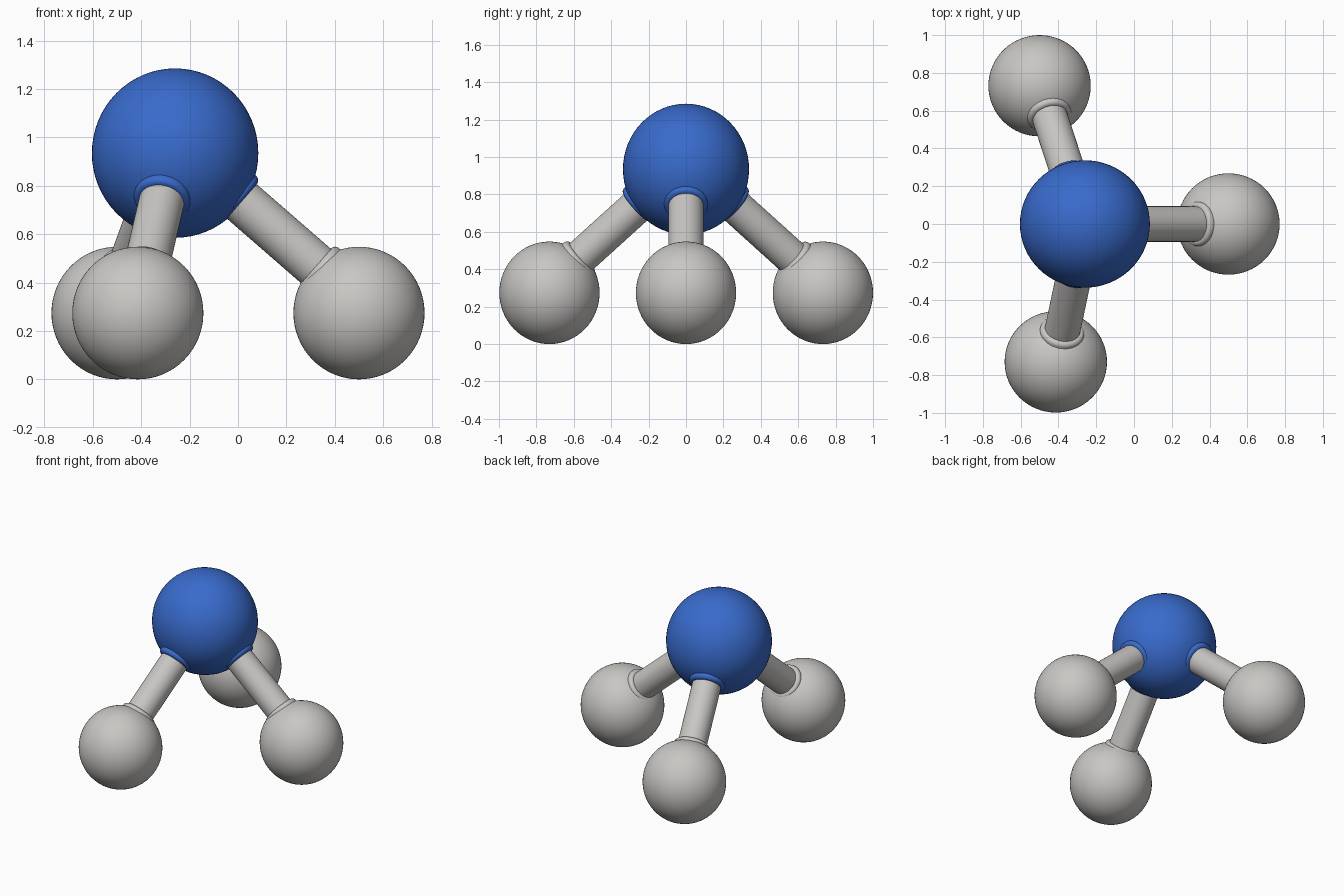
import bpy, bmesh, math
from mathutils import Vector, Matrix

cube = bpy.data.objects.get("Cube")
if cube:
    bpy.data.objects.remove(cube, do_unlink=True)


def material(name, colour):
    m = bpy.data.materials.new(name)
    m.use_nodes = True
    m.diffuse_color = (*colour, 1)
    m.node_tree.nodes["Principled BSDF"].inputs["Base Color"].default_value = (*colour, 1)
    return m


blue = material("blue", (0.04, 0.145, 0.6))
grey = material("warm grey", (0.58, 0.57, 0.55))


def finish(name, bm, mat, matrix):
    mesh = bpy.data.meshes.new(name)
    bmesh.ops.recalc_face_normals(bm, faces=bm.faces)
    bm.to_mesh(mesh)
    bm.free()
    mesh.materials.append(mat)
    obj = bpy.data.objects.new(name, mesh)
    obj.matrix_world = matrix
    bpy.context.collection.objects.link(obj)
    bpy.ops.object.select_all(action="DESELECT")
    obj.select_set(True)
    bpy.context.view_layer.objects.active = obj
    bpy.ops.object.shade_smooth_by_angle(angle=math.radians(40))


def ball(name, centre, radii, mat):
    bm = bmesh.new()
    bmesh.ops.create_uvsphere(bm, u_segments=64, v_segments=32, radius=1)
    bmesh.ops.scale(bm, vec=radii, verts=bm.verts)
    finish(name, bm, mat, Matrix.Translation(centre))


def lathe(name, profile, start, direction, mat):
    """Spin (radius, height) points around an axis from start along direction."""
    bm = bmesh.new()
    verts = [bm.verts.new((r, 0, h)) for r, h in profile]
    edges = [bm.edges.new(pair) for pair in zip(verts, verts[1:])]
    bmesh.ops.spin(bm, geom=verts + edges, axis=(0, 0, 1), cent=(0, 0, 0),
                   angle=math.tau, steps=48)
    bmesh.ops.remove_doubles(bm, verts=bm.verts, dist=1e-5)
    turn = direction.to_track_quat("Z", "Y").to_matrix().to_4x4()
    finish(name, bm, mat, Matrix.Translation(start) @ turn)


def collar(name, start, direction, height, mat, radius=0.118, fillet=0.022):
    """Rounded ring that seats the rod in a ball."""
    arc = [(radius - fillet + fillet * math.cos(a), height - fillet + fillet * math.sin(a))
           for a in (math.pi / 2 * i / 6 for i in range(7))]
    lathe(name, [(radius, height - 0.15)] + arc + [(0, height)], start, direction, mat)


# Large ball on top
hub = Vector((-0.26, 0, 0.935))
ball("large_ball", hub, (0.344, 0.337, 0.35), blue)

# Three small balls, each with a rod and two collars
feet = {"left": (0.5, 0, 0.274), "back": (-0.5, 0.732, 0.274), "front": (-0.414, -0.73, 0.274)}
lift = Vector((0, 0, 0.04))
for side, place in feet.items():
    foot = Vector(place)
    ball(side + "_small_ball", foot, (0.271, 0.268, 0.274), grey)
    axis = foot - hub
    length = axis.length
    axis.normalize()
    lathe(side + "_rod", [(0, 0.2), (0.094, 0.2), (0.094, length - 0.1), (0, length - 0.1)],
          hub + lift, axis, grey)
    collar(side + "_upper_collar", hub + lift, axis, 0.365, blue)
    collar(side + "_lower_collar", foot + lift, -axis, 0.235, grey)
